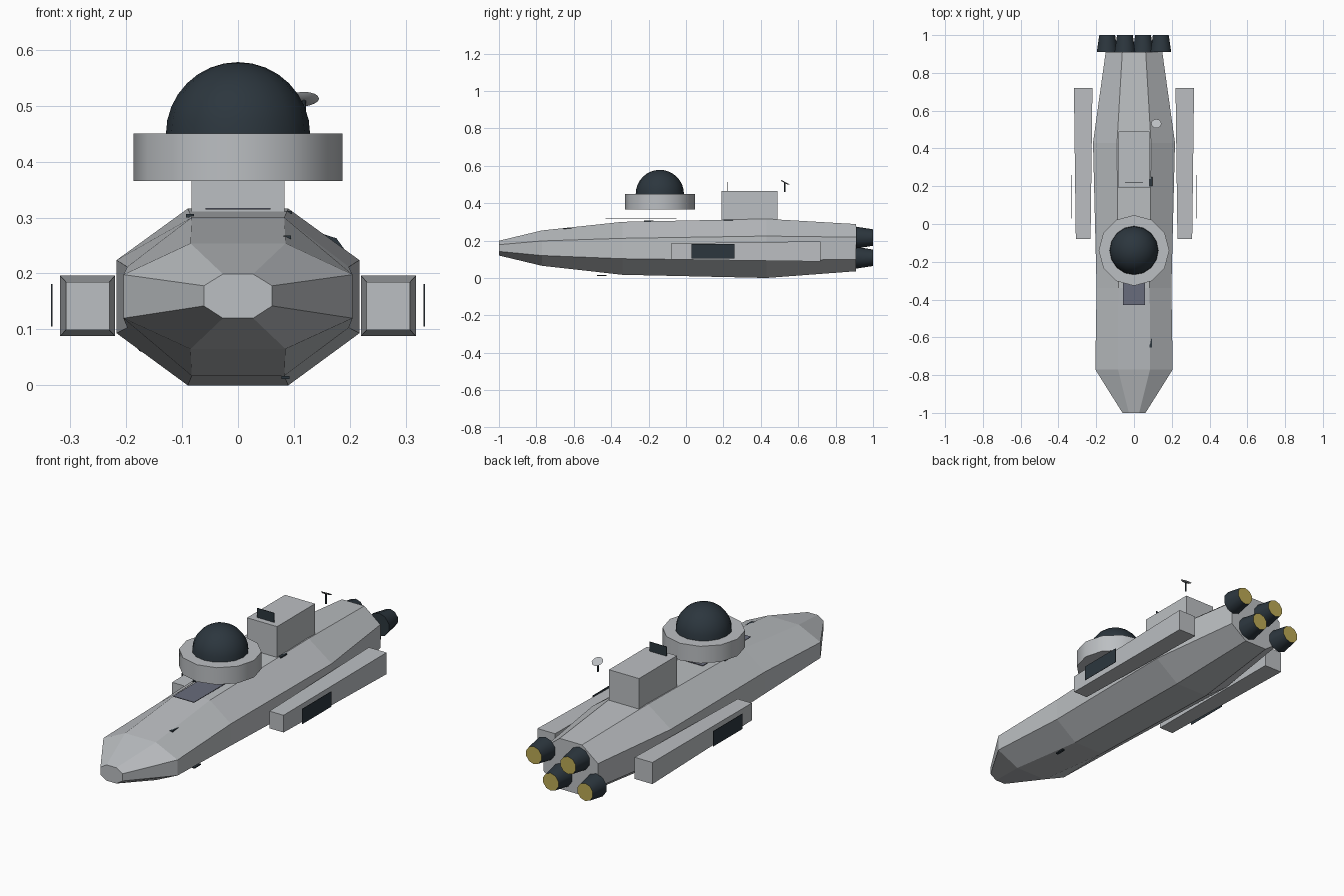
import bpy, bmesh, math
from mathutils import Matrix, Vector

cube = bpy.data.objects.get("Cube")
if cube:
    bpy.data.objects.remove(cube, do_unlink=True)


def material(name, color):
    m = bpy.data.materials.new(name)
    m.use_nodes = True
    m.diffuse_color = (*color, 1)
    m.node_tree.nodes["Principled BSDF"].inputs["Base Color"].default_value = (*color, 1)
    return m


GREY = material("hull grey", (0.50, 0.52, 0.54))
DARK = material("dark slate", (0.025, 0.037, 0.048))
PANEL = material("blue grey panel", (0.14, 0.15, 0.20))
GLOW = material("engine yellow", (0.50, 0.40, 0.09))


def finish(name, bm, *mats, smooth=False):
    bmesh.ops.recalc_face_normals(bm, faces=bm.faces)
    mesh = bpy.data.meshes.new(name)
    bm.to_mesh(mesh)
    bm.free()
    obj = bpy.data.objects.new(name, mesh)
    bpy.context.collection.objects.link(obj)
    for m in mats:
        mesh.materials.append(m)
    if smooth:
        bpy.ops.object.select_all(action='DESELECT')
        obj.select_set(True)
        bpy.context.view_layer.objects.active = obj
        bpy.ops.object.shade_smooth_by_angle(angle=math.radians(40))
    return obj


def loft(name, rings, mat):
    """Skin a list of closed rings and cap both ends."""
    bm = bmesh.new()
    loops = [[bm.verts.new(p) for p in ring] for ring in rings]
    n = len(loops[0])
    for a, b in zip(loops, loops[1:]):
        for i in range(n):
            j = (i + 1) % n
            bm.faces.new((a[i], a[j], b[j], b[i]))
    bm.faces.new(loops[0])
    bm.faces.new(loops[-1])
    return finish(name, bm, mat)


def box(name, x0, x1, y0, y1, z0, z1, mat):
    rect = [(x0, z0), (x1, z0), (x1, z1), (x0, z1)]
    return loft(name, [[(x, y, z) for x, z in rect] for y in (y0, y1)], mat)


def cone(name, r1, r2, depth, sides, matrix, *mats):
    bm = bmesh.new()
    bmesh.ops.create_cone(bm, cap_ends=True, segments=sides, radius1=r1,
                          radius2=r2, depth=depth, matrix=matrix)
    if len(mats) > 1:  # the cap facing backwards takes the second colour
        for f in bm.faces:
            f.normal_update()
            if f.normal.y > 0.9:
                f.material_index = 1
    return finish(name, bm, *mats, smooth=True)


def octagon(y, half, flat, bottom, low, high, top):
    right = [(flat, bottom), (half, low), (half, high), (flat, top)]
    pts = right + [(-x, z) for x, z in reversed(right)]
    return [(x, y, z) for x, z in pts]


# Faceted hull
loft("hull", [
    octagon(-1.00, 0.061, 0.027, 0.120, 0.142, 0.178, 0.199),
    octagon(-0.77, 0.205, 0.085, 0.065, 0.120, 0.198, 0.254),
    octagon(-0.34, 0.198, 0.083, 0.017, 0.103, 0.212, 0.300),
    octagon(0.43, 0.217, 0.090, 0.000, 0.093, 0.224, 0.316),
    octagon(0.91, 0.150, 0.062, 0.036, 0.100, 0.218, 0.288),
], GREY)

# Side pods, slightly wider at the back, each with a dark outer window
for side, label in ((1, "left"), (-1, "right")):
    rings = []
    for y, w, h in ((-0.08, 0.039, 0.043), (0.72, 0.049, 0.054)):
        rings.append([(side * 0.269 + sx * w, y, 0.142 + sz * h)
                      for sx, sz in ((-1, -1), (1, -1), (1, 1), (-1, 1))])
    loft(label + "_pod", rings, GREY)
    xs = sorted((side * 0.332, side * 0.334))
    box(label + "_pod_window", *xs, 0.03, 0.26, 0.105, 0.181, DARK)

# Turret collar and dome
cone("turret_collar", 0.187, 0.187, 0.085, 12,
     Matrix.Translation((0, -0.14, 0.4075)), GREY)
bm = bmesh.new()
bmesh.ops.create_uvsphere(bm, u_segments=16, v_segments=16, radius=0.129,
                          matrix=Matrix.Translation((0, -0.14, 0.449)))
bmesh.ops.bisect_plane(bm, geom=bm.verts[:] + bm.edges[:] + bm.faces[:],
                       plane_co=(0, 0, 0.449), plane_no=(0, 0, -1), clear_outer=True)
finish("turret_dome", bm, DARK, smooth=True)

# Deck panel under the turret
box("deck_panel", -0.058, 0.058, -0.43, -0.05, 0.314, 0.317, PANEL)

# Rear cabin with an upright front screen
box("cabin", -0.083, 0.083, 0.19, 0.49, 0.29, 0.465, GREY)
box("cabin_screen", -0.047, 0.047, 0.219, 0.222, 0.462, 0.512, DARK)

# Antenna with tilted dish
tilt = Vector((0, 0.45, 0.89)).to_track_quat('Z', 'Y').to_matrix().to_4x4()
cone("antenna_mast", 0.004, 0.004, 0.05, 8,
     Matrix.Translation((0.118, 0.527, 0.485)), DARK)
cone("antenna_dish", 0.018, 0.027, 0.006, 16,
     Matrix.Translation((0.118, 0.53, 0.51)) @ tilt, GREY)

# Four staggered engines with glowing nozzles
for i, (x, z) in enumerate(((0.142, 0.216), (-0.048, 0.216), (0.048, 0.108), (-0.142, 0.108))):
    cone("engine_%d" % (i + 1), 0.058, 0.044, 0.09, 10,
         Matrix.Translation((x, 0.955, z)) @ Matrix.Rotation(-math.pi / 2, 4, 'X'),
         DARK, GLOW)

# Small dark fittings along the hull edges
for name, x, y, z in (("front_fitting", 0.088, -0.63, 0.265),
                      ("middle_fitting", -0.086, -0.20, 0.303),
                      ("rear_fitting", 0.09, 0.225, 0.309),
                      ("belly_fitting", 0.085, -0.45, 0.014)):
    box(name, x - 0.007, x + 0.007, y - 0.025, y + 0.025, z - 0.003, z + 0.003, DARK)
